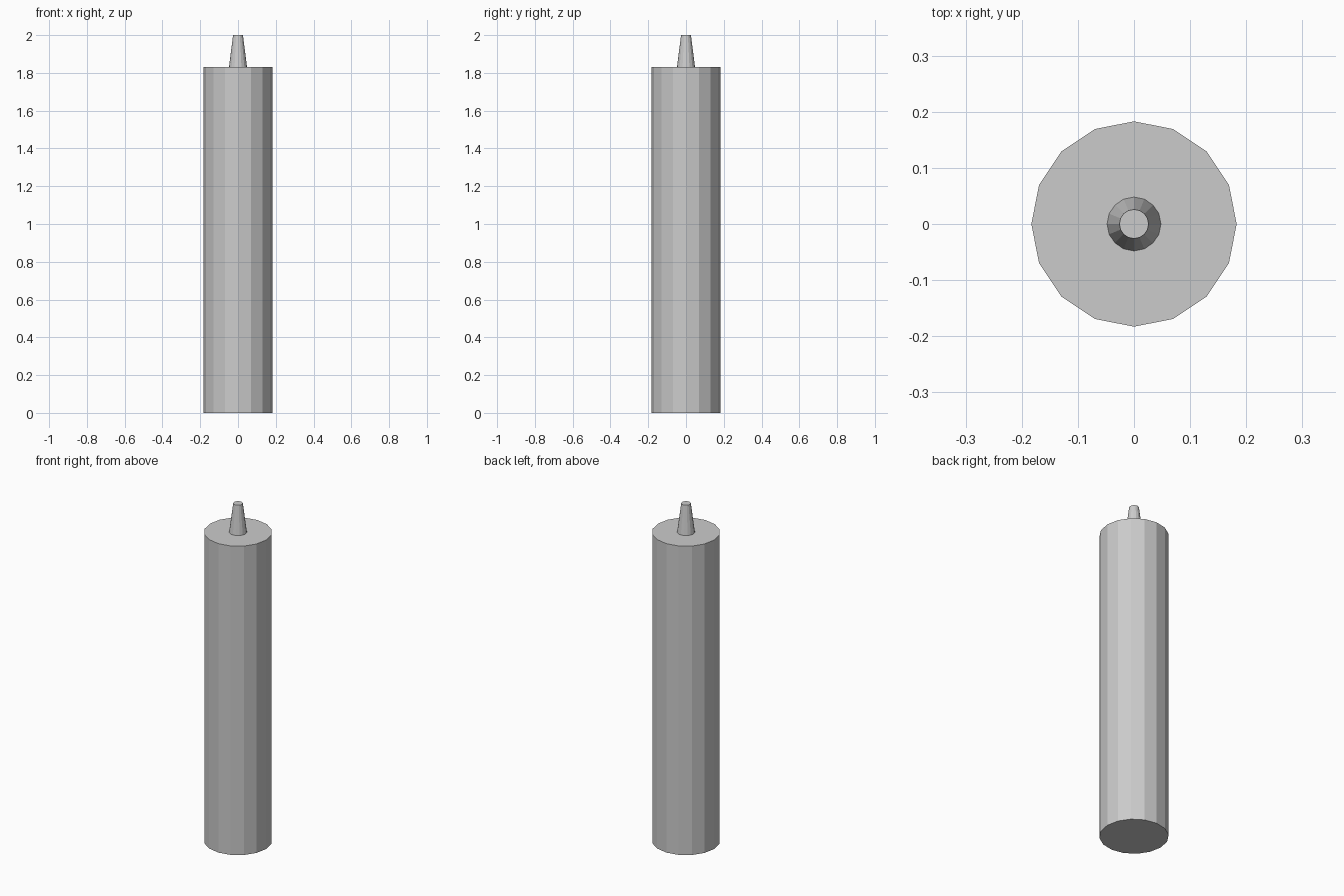
import bpy

if "Cube" in bpy.data.objects:
    bpy.data.objects.remove(bpy.data.objects["Cube"])

SIDES = 16
BODY_TOP = 1.83


def tapered_cylinder(name, r_bottom, r_top, z_bottom, z_top):
    """Flat-shaded capped cone section standing on the z axis."""
    bpy.ops.mesh.primitive_cone_add(
        vertices=SIDES, radius1=r_bottom, radius2=r_top,
        depth=z_top - z_bottom, location=(0, 0, (z_bottom + z_top) / 2))
    obj = bpy.context.object
    obj.name = name
    return obj


# Straight candle body
tapered_cylinder("candle_body", 0.183, 0.183, 0.0, BODY_TOP)

# Tapered wick standing on the top face
tapered_cylinder("wick", 0.048, 0.026, BODY_TOP, 2.0)
